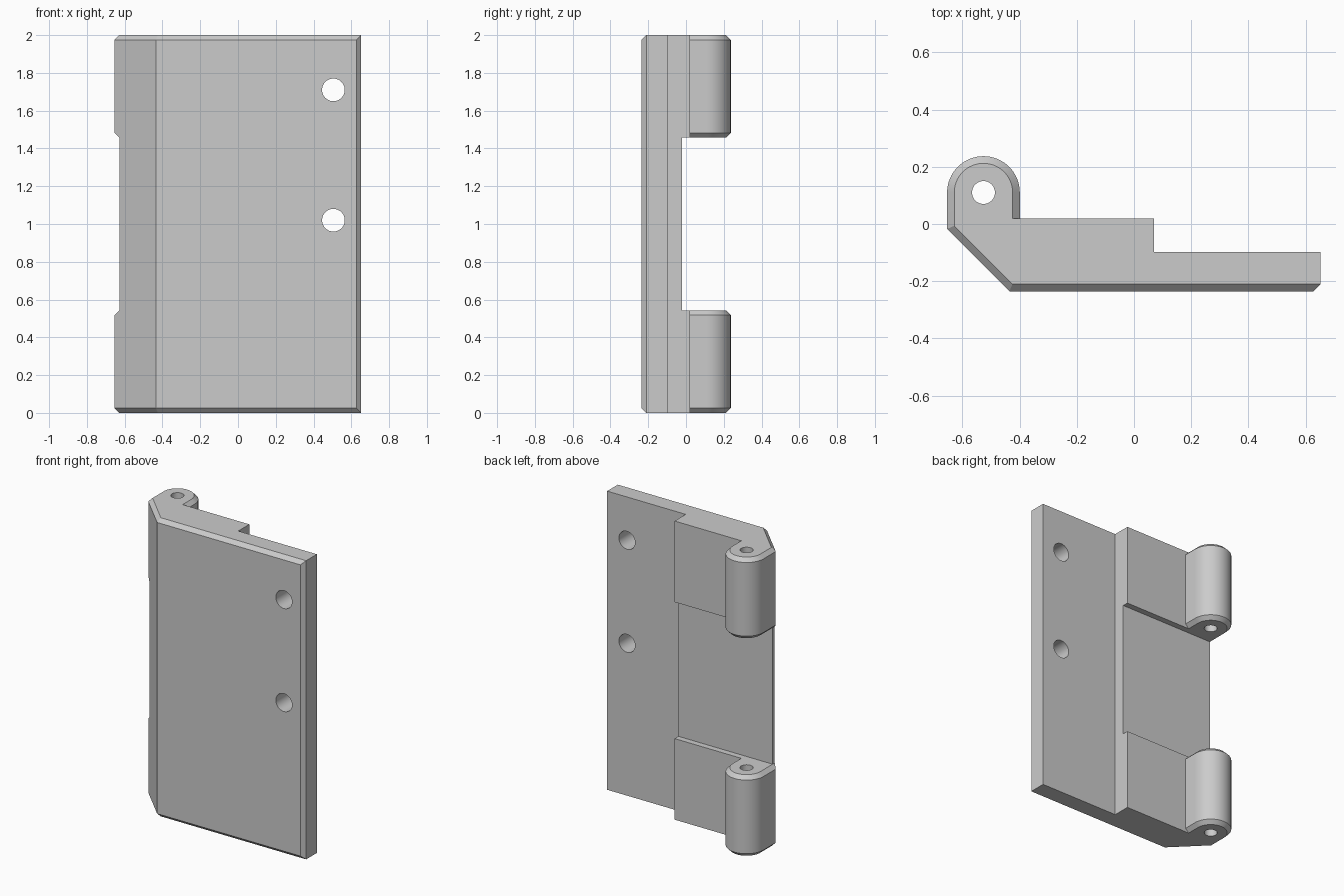
import bpy, bmesh, math
from mathutils import Matrix

cube = bpy.data.objects.get("Cube")
if cube:
    bpy.data.objects.remove(cube, do_unlink=True)

steel = bpy.data.materials.new("light_grey_metal")
steel.use_nodes = True
GREY = (0.6, 0.6, 0.6, 1)
steel.diffuse_color = GREY
steel.node_tree.nodes["Principled BSDF"].inputs["Base Color"].default_value = GREY

HEIGHT = 2.0
CHAMFER = 0.025
KNUCKLE = 0.543                 # height of each knuckle
PIN_X, PIN_Y, RADIUS = -0.526, 0.11, 0.127
LEFT, RIGHT = PIN_X - RADIUS, 0.652
FRONT, BACK, PLATE_BACK, POCKET = -0.235, 0.02, -0.097, -0.02
STEP_X, BEVEL_X = 0.07, -0.435


def outline(front, back, left_y):
    """Plan outline; 'front' insets the front edges, 'back' the knuckle edges."""
    r = RADIUS - back
    arc = [(PIN_X - r * math.cos(math.pi * i / 32), PIN_Y + r * math.sin(math.pi * i / 32))
           for i in range(33)]
    bevel = BEVEL_X + front * (math.sqrt(2) - 1)
    return ([(RIGHT, FRONT + CHAMFER), (RIGHT - CHAMFER + front, FRONT + front),
             (bevel, FRONT + front), (LEFT + back, left_y)] + arc +
            [(PIN_X + r, BACK), (STEP_X, BACK), (STEP_X, PLATE_BACK), (RIGHT, PLATE_BACK)])


corner_y = FRONT + BEVEL_X - LEFT
full = outline(0, 0, corner_y)
end = outline(CHAMFER, CHAMFER, corner_y + CHAMFER * (math.sqrt(2) - 1))
inner = outline(0, CHAMFER, corner_y - CHAMFER)
pocket = [(x, min(y, POCKET)) for x, y in inner]

# Stack the outlines: lower knuckle, pocket, upper knuckle
lower = [(end, 0), (full, CHAMFER), (full, KNUCKLE - CHAMFER), (inner, KNUCKLE), (pocket, KNUCKLE)]
levels = lower + [(loop, HEIGHT - z) for loop, z in reversed(lower)]
bm = bmesh.new()
rings = [[bm.verts.new((x, y, z)) for x, y in loop] for loop, z in levels]
for a, b in zip(rings, rings[1:]):
    for i in range(len(a)):
        j = (i + 1) % len(a)
        bm.faces.new((a[i], a[j], b[j], b[i]))
bm.faces.new(rings[0])
bm.faces.new(rings[-1])
bmesh.ops.remove_doubles(bm, verts=bm.verts[:], dist=0.0001)
bmesh.ops.dissolve_limit(bm, angle_limit=0.01, verts=bm.verts[:], edges=bm.edges[:])
bmesh.ops.recalc_face_normals(bm, faces=bm.faces[:])
mesh = bpy.data.meshes.new("hinge_leaf")
bm.to_mesh(mesh)
bm.free()
leaf = bpy.data.objects.new("hinge_leaf", mesh)
bpy.context.collection.objects.link(leaf)
mesh.materials.append(steel)


def drill(name, location, radius, depth, tilt=0):
    """Cut a round hole through the leaf."""
    bpy.ops.mesh.primitive_cylinder_add(vertices=48, radius=radius, depth=depth,
                                        location=location, rotation=(tilt, 0, 0))
    cutter = bpy.context.object
    cutter.name = name
    cutter.data.materials.append(steel)
    cutter.hide_render = True
    mod = leaf.modifiers.new(name, 'BOOLEAN')
    mod.operation = 'DIFFERENCE'
    mod.solver = 'EXACT'
    mod.object = cutter
    bpy.context.view_layer.objects.active = leaf
    bpy.ops.object.modifier_apply(modifier=mod.name)
    bpy.data.objects.remove(cutter, do_unlink=True)


# Pin bore and the two screw holes
drill("pin_bore", (PIN_X, PIN_Y, 1), 0.04, 3)
for z in (1.71, 1.02):
    drill("screw_hole", (0.505, -0.16, z), 0.06, 0.6, math.pi / 2)

bpy.ops.object.select_all(action='DESELECT')
leaf.select_set(True)
bpy.context.view_layer.objects.active = leaf
bpy.ops.object.shade_smooth_by_angle(angle=math.radians(30))
